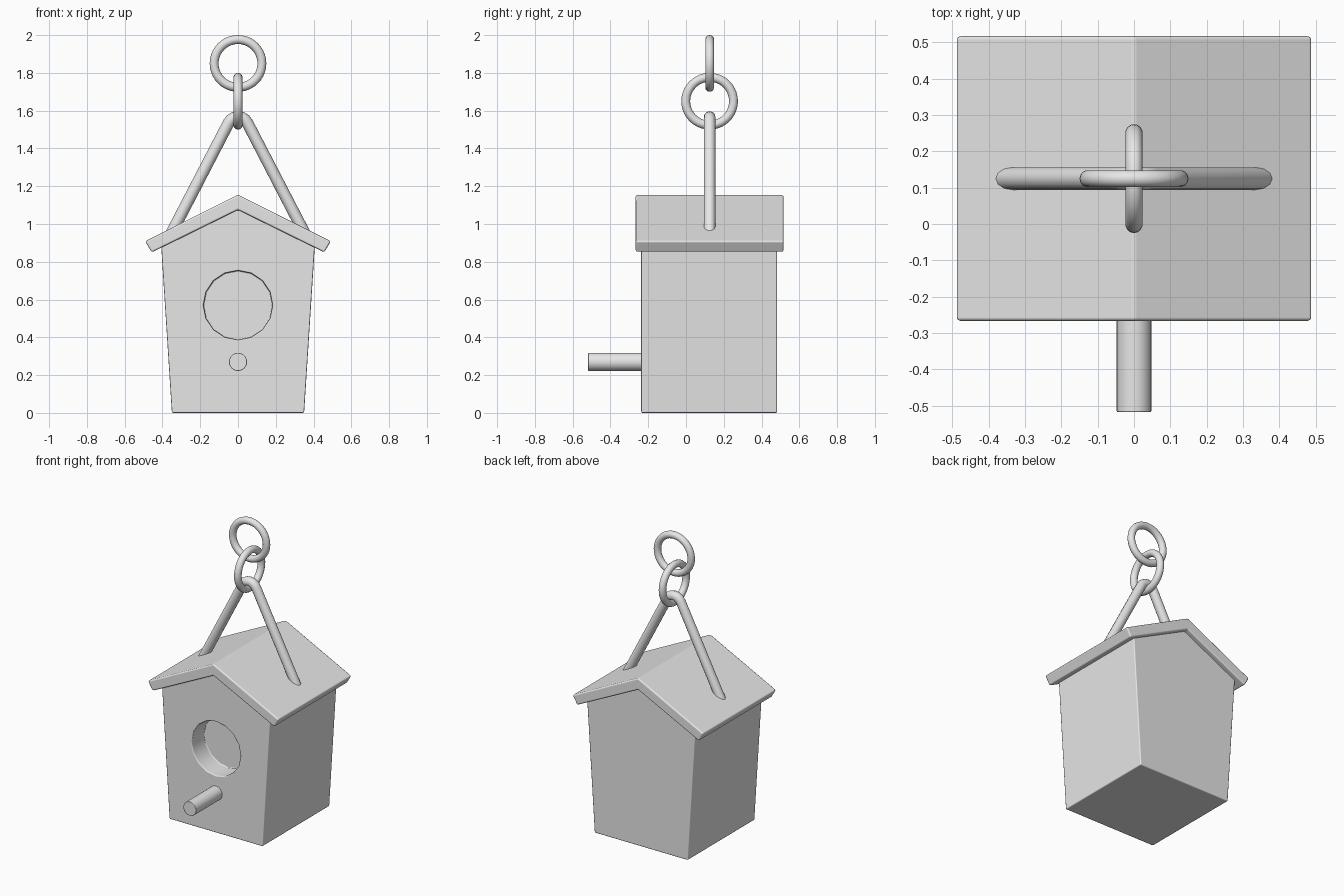
import bpy, bmesh, math
from mathutils import Vector

default = bpy.data.objects.get("Cube")
if default:
    bpy.data.objects.remove(default, do_unlink=True)

grey = bpy.data.materials.new("plain grey")
grey.use_nodes = True
grey.diffuse_color = (0.8, 0.8, 0.8, 1)
for node in grey.node_tree.nodes:
    if node.type == 'BSDF_PRINCIPLED':
        node.inputs["Base Color"].default_value = (0.8, 0.8, 0.8, 1)

HANG_Y = 0.125


def activate(obj):
    bpy.ops.object.select_all(action='DESELECT')
    obj.select_set(True)
    bpy.context.view_layer.objects.active = obj


def finish(obj, name, angle=40):
    obj.name = name
    obj.data.materials.clear()
    obj.data.materials.append(grey)
    activate(obj)
    bpy.ops.object.shade_smooth_by_angle(angle=math.radians(angle))


def extrude_profile(name, half, y0, y1):
    """Mirror a right-hand (x, z) half outline and extrude it along y."""
    outline = half + [(-x, z) for x, z in reversed(half) if x > 0]
    bm = bmesh.new()
    face = bm.faces.new([bm.verts.new((x, y0, z)) for x, z in outline])
    new = bmesh.ops.extrude_face_region(bm, geom=[face])["geom"]
    bmesh.ops.translate(bm, vec=(0, y1 - y0, 0),
                        verts=[v for v in new if isinstance(v, bmesh.types.BMVert)])
    bmesh.ops.recalc_face_normals(bm, faces=bm.faces)
    mesh = bpy.data.meshes.new(name)
    bm.to_mesh(mesh)
    bm.free()
    obj = bpy.data.objects.new(name, mesh)
    bpy.context.collection.objects.link(obj)
    return obj


def bevel(obj, width):
    mod = obj.modifiers.new("soft edges", 'BEVEL')
    mod.width = width
    mod.segments = 2
    mod.limit_method = 'ANGLE'
    mod.harden_normals = True


def rod(radius, y0, y1, z, sides):
    bpy.ops.mesh.primitive_cylinder_add(
        vertices=sides, radius=radius, depth=y1 - y0,
        location=(0, (y0 + y1) / 2, z), rotation=(math.pi / 2, 0, 0))
    return bpy.context.object


# House body with a shallow round entrance
body = extrude_profile("body", [(0, 1.11), (0.408, 0.905), (0.35, 0), ][::1], -0.237, 0.482)
cutter = rod(0.183, -0.5, -0.10, 0.57, 16)
cutter.hide_render = True
cut = body.modifiers.new("entrance", 'BOOLEAN')
cut.object = cutter
cut.solver = 'EXACT'
activate(body)
bpy.ops.object.modifier_apply(modifier=cut.name)
bpy.data.objects.remove(cutter, do_unlink=True)
finish(body, "body")
bevel(body, 0.007)

# Gabled roof slab: the lower apex is the last, unmirrored point
bm = bmesh.new()
outer = [(-0.492, 0.909), (0, 1.155), (0.492, 0.909)]
inner = [(0.457, 0.85), (0, 1.075), (-0.457, 0.85)]
roof = extrude_profile("roof", [(x, z) for x, z in outer[1:] + inner[:1]], -0.267, 0.517)
bm.from_mesh(roof.data)
# Split the flat underside along the ridge line and lift it to the inner apex
under = [e for e in bm.edges
         if all(v.co.z < 0.86 for v in e.verts) and abs(e.verts[0].co.x - e.verts[1].co.x) > 0.5]
bmesh.ops.subdivide_edges(bm, edges=under, cuts=1)
for v in bm.verts:
    if abs(v.co.x) < 0.01 and v.co.z < 0.9:
        v.co.z = inner[1][1]
bmesh.ops.recalc_face_normals(bm, faces=bm.faces)
bm.to_mesh(roof.data)
bm.free()
finish(roof, "roof", 20)
bevel(roof, 0.01)

# Perch
perch = rod(0.048, -0.518, -0.20, 0.27, 24)
finish(perch, "perch")
bevel(perch, 0.004)

# Bent hanger rising from both roof slopes
curve = bpy.data.curves.new("hanger", 'CURVE')
curve.dimensions = '3D'
curve.bevel_depth = 0.031
curve.bevel_resolution = 4
curve.use_fill_caps = True
right = [(0.36, 0.937), (0.05, 1.535), (0.037, 1.553), (0.02, 1.563)]
path = right + [(0, 1.566)] + [(-x, z) for x, z in reversed(right)]
spline = curve.splines.new('POLY')
spline.points.add(len(path) - 1)
for point, (x, z) in zip(spline.points, path):
    point.co = (x, HANG_Y, z, 1)
hanger = bpy.data.objects.new("hanger", curve)
bpy.context.collection.objects.link(hanger)
activate(hanger)
bpy.ops.object.convert(target='MESH')
finish(bpy.context.object, "hanger", 60)

# Two interlocked rings
for name, z, turn in (("lower_ring", 1.65, (0, math.pi / 2, 0)),
                      ("upper_ring", 1.85, (math.pi / 2, 0, 0))):
    bpy.ops.mesh.primitive_torus_add(
        major_radius=0.1265, minor_radius=0.0235, major_segments=40, minor_segments=14,
        location=(0, HANG_Y, z), rotation=turn)
    finish(bpy.context.object, name, 60)
